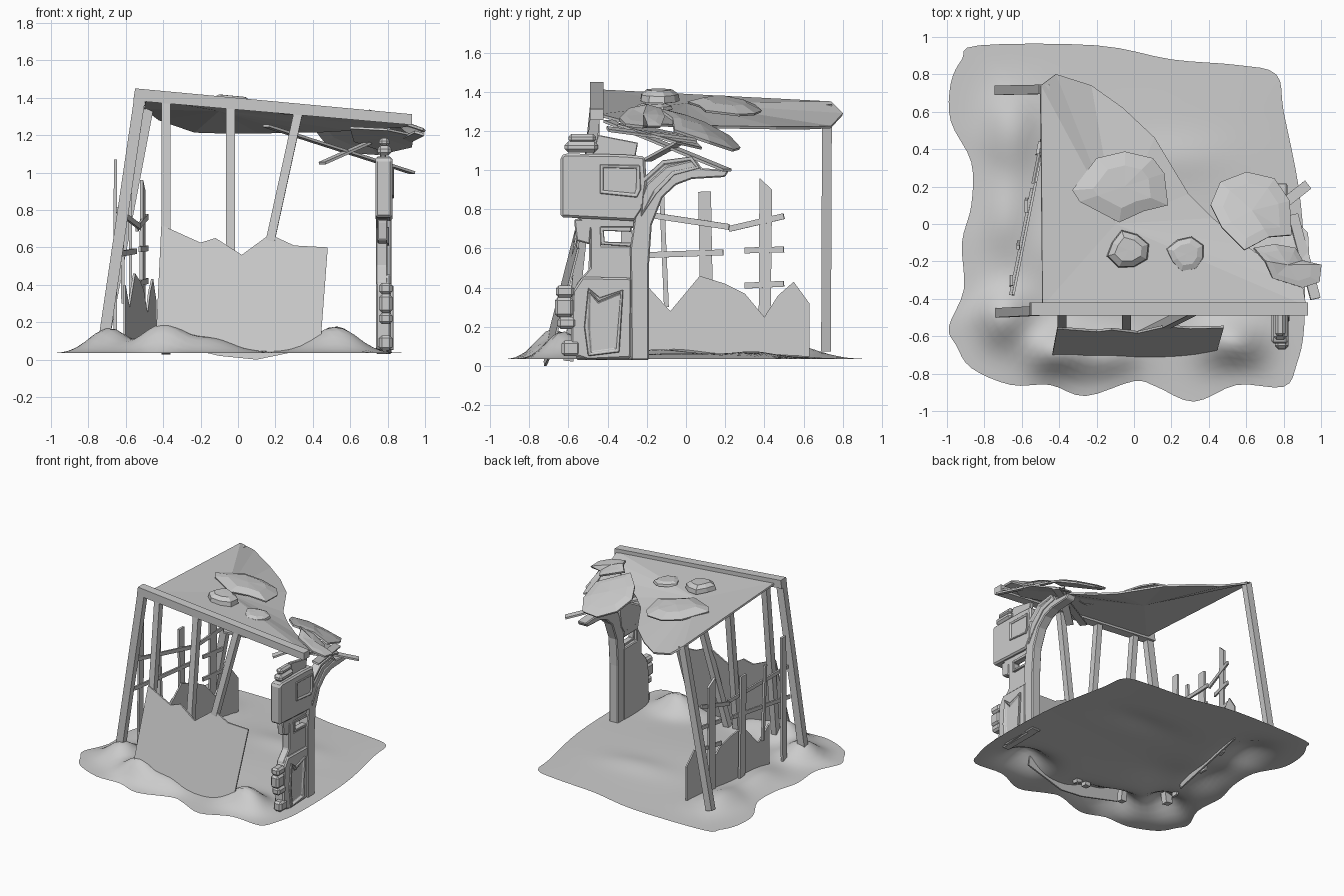
import bpy, bmesh, math
from mathutils import Vector as V


def finish(name, bm, bevel=0):
    bmesh.ops.recalc_face_normals(bm, faces=bm.faces)
    me = bpy.data.meshes.new(name)
    bm.to_mesh(me)
    bm.free()
    ob = bpy.data.objects.new(name, me)
    bpy.context.collection.objects.link(ob)
    if bevel:
        m = ob.modifiers.new("bevel", "BEVEL")
        m.width, m.segments, m.limit_method = bevel, 1, "ANGLE"
    return ob


def prism(name, pts, depth, inset=0, bevel=0):
    """Extrude a 3D outline by a vector, optionally with a recessed far face."""
    bm = bmesh.new()
    d = V(depth)
    f = bm.faces.new([bm.verts.new(p) for p in pts])
    r = bmesh.ops.extrude_face_region(bm, geom=[f], use_keep_orig=True)
    bmesh.ops.translate(bm, vec=d, verts=[g for g in r["geom"] if isinstance(g, bmesh.types.BMVert)])
    cap = [g for g in r["geom"] if isinstance(g, bmesh.types.BMFace)]
    bmesh.ops.recalc_face_normals(bm, faces=bm.faces)
    if inset:
        bmesh.ops.inset_region(bm, faces=cap, thickness=inset)
        bmesh.ops.inset_region(bm, faces=cap, thickness=0.008, depth=-0.014)
    return finish(name, bm, bevel)


def plank(name, a, b, w, t, side=(1, 0, 0)):
    """Straight board from a to b, w wide along side and t thick."""
    a, b = V(a), V(b)
    d = (b - a).normalized()
    s = (V(side) - d * V(side).dot(d)).normalized() * w / 2
    n = d.cross(s).normalized() * t / 2
    return prism(name, [a - s - n, a + s - n, a + s + n, a - s + n], b - a)


def sheet(name, ring, centre, steps=(), thick=0.012):
    """Outline with raised inner rings and a fan to the centre, given thickness."""
    bm = bmesh.new()
    c = V(centre)
    last = [bm.verts.new(p) for p in ring]
    n = len(last)
    base = [v.co.copy() for v in last]
    for s, lift in steps:
        new = [bm.verts.new(c.lerp(p, s) + V((0, 0, lift))) for p in base]
        for i in range(n):
            j = (i + 1) % n
            bm.faces.new((last[i], last[j], new[j], new[i]))
        last = new
    top = bm.verts.new(c + V((0, 0, steps[-1][1] if steps else 0)))
    for i in range(n):
        bm.faces.new((last[i], last[(i + 1) % n], top))
    ob = finish(name, bm)
    m = ob.modifiers.new("thickness", "SOLIDIFY")
    m.thickness, m.offset = thick, 0
    return ob


# ground: smooth patch with an irregular rim and sand mounds
rim = [(-.99, -.55), (-.95, -.65), (-.87, -.77), (-.66, -.86), (-.45, -.86), (-.26, -.92), (0, -.84),
       (.12, -.87), (.32, -.95), (.55, -.86), (.8, -.87), (.87, -.75), (.91, -.55), (.91, -.15), (.88, .2),
       (.8, .6), (.76, .8), (.55, .85), (.2, .88), (-.2, .955), (-.83, .955), (-.92, .88), (-.98, .75),
       (-.98, .55), (-.87, .33), (-.87, .1), (-.92, -.1), (-.91, -.35)]
mounds = [(-.7, -.5, .15, .15, .14), (-.4, -.7, .16, .13, .18), (-.12, -.72, .15, .11, .08),
          (.52, -.64, .17, .13, .15), (-.66, .5, .14, .22, .08), (-.7, .05, .13, .2, .06),
          (.2, .35, .3, .12, .02), (-.45, -.15, .25, .2, .03), (0, 0, .7, .6, .03)]


def height(x, y):
    return sum(h * math.exp(-((x - a) / p) ** 2 - ((y - b) / q) ** 2) for a, b, p, q, h in mounds)


curve = []
for i in range(len(rim)):
    p0, p1, p2, p3 = [V(rim[(i + k) % len(rim)]) for k in (-1, 0, 1, 2)]
    for t in (0, .25, .5, .75):
        curve.append(.5 * (2 * p1 + (p2 - p0) * t + (2 * p0 - 5 * p1 + 4 * p2 - p3) * t * t
                           + (3 * p1 - p0 - 3 * p2 + p3) * t ** 3))
bm = bmesh.new()
rings = 24
prev = [bm.verts.new((0, 0, .035 + height(0, 0)))] * len(curve)
for k in range(1, rings + 1):
    r = k / rings
    row = [bm.verts.new((p.x * r, p.y * r, .035 + height(p.x * r, p.y * r) * (1 - r ** 8))) for p in curve]
    for i in range(len(curve)):
        j = (i + 1) % len(curve)
        bm.faces.new((prev[i], row[i], row[j]) if k == 1 else (prev[i], row[i], row[j], prev[j]))
    prev = row
ground = finish("ground", bm)
ground.data.shade_smooth()

# front roof beam and leaning posts
prism("roof_beam", [(-.56, -.49, 1.385), (.93, -.49, 1.255), (.93, -.49, 1.312), (-.55, -.49, 1.45)], (0, .07, 0))
for name, a, b, w in [("front_corner_post", (-.72, -.475, .08), (-.525, -.465, 1.4), .06),
                      ("rear_corner_post", (-.72, .715, .08), (-.48, .72, 1.34), .055),
                      ("wall_post_left", (-.385, -.6, .03), (-.385, -.46, 1.38), .047),
                      ("wall_post_middle", (-.04, -.6, .03), (-.04, -.46, 1.35), .047),
                      ("wall_post_right", (.04, -.6, .03), (.32, -.46, 1.31), .047)]:
    plank(name, a, b, w, .05)

# drooping roof sheet
sheet("roof_sheet", [(-.49, -.44, 1.405), (.92, -.44, 1.28), (.9, -.33, 1.25), (.6, -.12, 1.23), (.42, .03, 1.22),
                     (.29, .16, 1.22), (.11, .46, 1.215), (-.06, .62, 1.215), (-.23, .74, 1.22),
                     (-.42, .8, 1.285), (-.5, .74, 1.345)], (-.1, 0, 1.335), (), .014)

# patch and stones weighing the roof down
sheet("roof_patch", [(-.33, .18, 1.365), (-.2, .35, 1.33), (-.05, .385, 1.3), (.1, .35, 1.285), (.16, .27, 1.28),
                     (.18, .1, 1.30), (.05, .07, 1.325), (-.08, .01, 1.345), (-.29, .12, 1.365)],
      (-.05, .2, 1.33), [(.6, .025)])
for k, (x, y, z, s, h) in enumerate([(-.03, -.14, 1.35, .11, .055), (.28, -.16, 1.31, .1, .025)]):
    ring = [V((x + s * q * math.cos(a), y + .9 * s * q * math.sin(a), z - .09 * s * math.cos(a)))
            for a, q in zip([i * math.tau / 8 + .3 + k for i in range(8)], (1, .9, 1.08, .85, 1.05, 1, .9, 1))]
    sheet("roof_stone_%d" % (k + 1), ring, (x, y, z), [(.95, h * .6), (.65, h)])

# torn rags hanging over the right corner
sheet("large_rag", [(.41, .1, 1.235), (.46, .22, 1.17), (.6, .275, 1.11), (.75, .24, 1.1), (.83, .12, 1.14),
                    (.84, -.06, 1.2), (.72, -.07, 1.26), (.59, -.14, 1.31), (.47, -.02, 1.28)],
      (.63, .07, 1.22), [(.7, .01)], .015)
sheet("small_rag", [(.64, -.13, 1.31), (.75, -.11, 1.27), (.86, -.13, 1.22), (.9, -.2, 1.22), (1, -.22, 1.22),
                    (.99, -.31, 1.23), (.9, -.34, 1.26), (.74, -.29, 1.31), (.7, -.2, 1.33)],
      (.82, -.22, 1.275), [(.7, .005)], .015)
sheet("under_rag", [(.6, -.3, 1.24), (.8, -.35, 1.23), (.94, -.25, 1.2), (.93, -.05, 1.14), (.8, .08, 1.11),
                    (.62, .02, 1.17)], (.78, -.14, 1.19), (), .012)
for i, (a, b) in enumerate([((.15, -.4, 1.25), (.93, .21, 1.0)), ((.45, -.2, 1.05), (.72, .02, 1.17)),
                            ((.85, .05, 1.15), (.97, -.4, 1.21))]):
    plank("broken_batten_%d" % (i + 1), a, b, .055, .014, (-.6, .8, 0))

# leaning front wall panel
def on_wall(x, z):
    return (x, -.745 + .255 * z + .04 * (x + .43), z)


wall = [(-.41, .72), (-.2, .625), (-.12, .65), (.02, .56), (.17, .67), (.3, .61), (.48, .6),
        (.44, .07), (.1, 0), (-.1, .02), (-.44, .1)]
prism("front_wall_panel", [on_wall(*p) for p in wall], (0, .012, 0))

# left side: jagged panel and broken fence
def on_fence(y, z, off=0):
    return (-.575 + .2 * y + off, y, z)


jag = [(-.19, .4), (-.08, .28), (.07, .46), (.2, .42), (.3, .37), (.4, .25), (.47, .36), (.55, .43),
       (.63, .32), (.63, .04), (-.19, .04)]
prism("left_wall_panel", [on_fence(*p) for p in jag], (.012, 0, 0))
for i, (y0, y1, z0, z1, w) in enumerate([(.11, .095, .04, .89, .065), (-.1, -.125, .3, .9, .025),
                                         (-.31, -.3, .05, 1.07, .055)]):
    plank("fence_upright_%d" % i, on_fence(y0, z0, -.02), on_fence(y1, z1, -.02), w, .018, (0, 1, 0))
prism("fence_pointed_upright", [on_fence(y, z, -.025) for y, z in
                                [(.37, .04), (.43, .04), (.44, .9), (.375, .96)]], (.018, 0, 0))
for i, (y0, z0, y1, z1) in enumerate([(-.38, .8, .22, .71), (.22, .7, .5, .765), (-.38, .56, .19, .58),
                                      (.3, .59, .5, .595), (.3, .41, .5, .42)]):
    off = -.01 if i else 0.005
    plank("fence_rail_%d" % (i + 1), on_fence(y0, z0, off), on_fence(y1, z1, off), .03, .014, (0, 0, 1))

# right side: salvaged machine wreck used as the corner pillar
def plate(name, pts, x0, x1, inset=0, bevel=.007):
    return prism(name, [(x0, y, z) for y, z in pts], (x1 - x0, 0, 0), inset, bevel)


def box(y0, y1, z0, z1):
    return [(y0, z0), (y1, z0), (y1, z1), (y0, z1)]


plate("curved_arch", [(-.28, .03), (-.19, .03), (-.19, .5), (-.175, .72), (-.12, .86), (-.05, .925), (.03, .955),
                      (.2, .965), (.22, 1.0), (.08, 1.01), (.05, 1.055), (-.1, 1.02), (-.2, .93), (-.26, .78),
                      (-.285, .6)], .74, .82)
plate("arch_lip", [(-.23, .76), (-.15, .88), (-.06, .975), (.07, 1.01), (.03, 1.07), (-.12, 1.05), (-.23, .95)],
      .76, .825, .018)
plate("pillar_core", [(-.56, .03), (-.26, .03), (-.26, .615), (-.43, .615), (-.43, .705), (-.26, .705),
                      (-.26, 1.04), (-.56, 1.04), (-.56, .76), (-.49, .7), (-.49, .5), (-.56, .42)], .737, .8)
plate("window_frame", [(-.435, .62), (-.285, .61), (-.275, .63), (-.415, .635), (-.42, .69), (-.28, .685),
                       (-.28, .71), (-.44, .71)], .76, .808, 0, .003)
plate("upper_casing", [(-.64, .76), (-.26, .74), (-.22, .8), (-.2, .93), (-.21, 1.07), (-.32, 1.08), (-.62, 1.085),
                       (-.64, 1.07)], .735, .825, 0, .012)
plate("upper_hatch", [(-.44, .88), (-.25, .86), (-.23, .9), (-.235, 1.025), (-.44, 1.03)], .8, .834, .02, .004)
plate("lower_casing", [(-.59, .06), (-.5, .03), (-.28, .04), (-.275, .45), (-.53, .455), (-.58, .38)],
      .737, .818, 0, .01)
plate("lower_door", [(-.5, .05), (-.34, .07), (-.32, .39), (-.44, .35), (-.5, .4), (-.52, .2)], .8, .832, .02, .004)
plate("neck_block", [(-.57, .73), (-.56, .64), (-.49, .62), (-.48, .75), (-.57, .75)], .745, .8)
plate("top_panel", [(-.48, 1.07), (-.26, 1.06), (-.245, 1.14), (-.45, 1.18)], .76, .79, 0, .004)
plate("top_roll", box(-.62, -.45, 1.09, 1.145), .745, .82, 0, .018)
plate("top_cap", box(-.6, -.46, 1.14, 1.185), .755, .81, 0, .015)
for i, (y, z, h) in enumerate([(-.63, .38, .03), (-.635, .3, .05), (-.62, .22, .03), (-.6, .09, .04)]):
    plate("pillar_knob_%d" % (i + 1), box(y - .035, y + .06, z - h, z + h), .755, .825, 0, .015)
